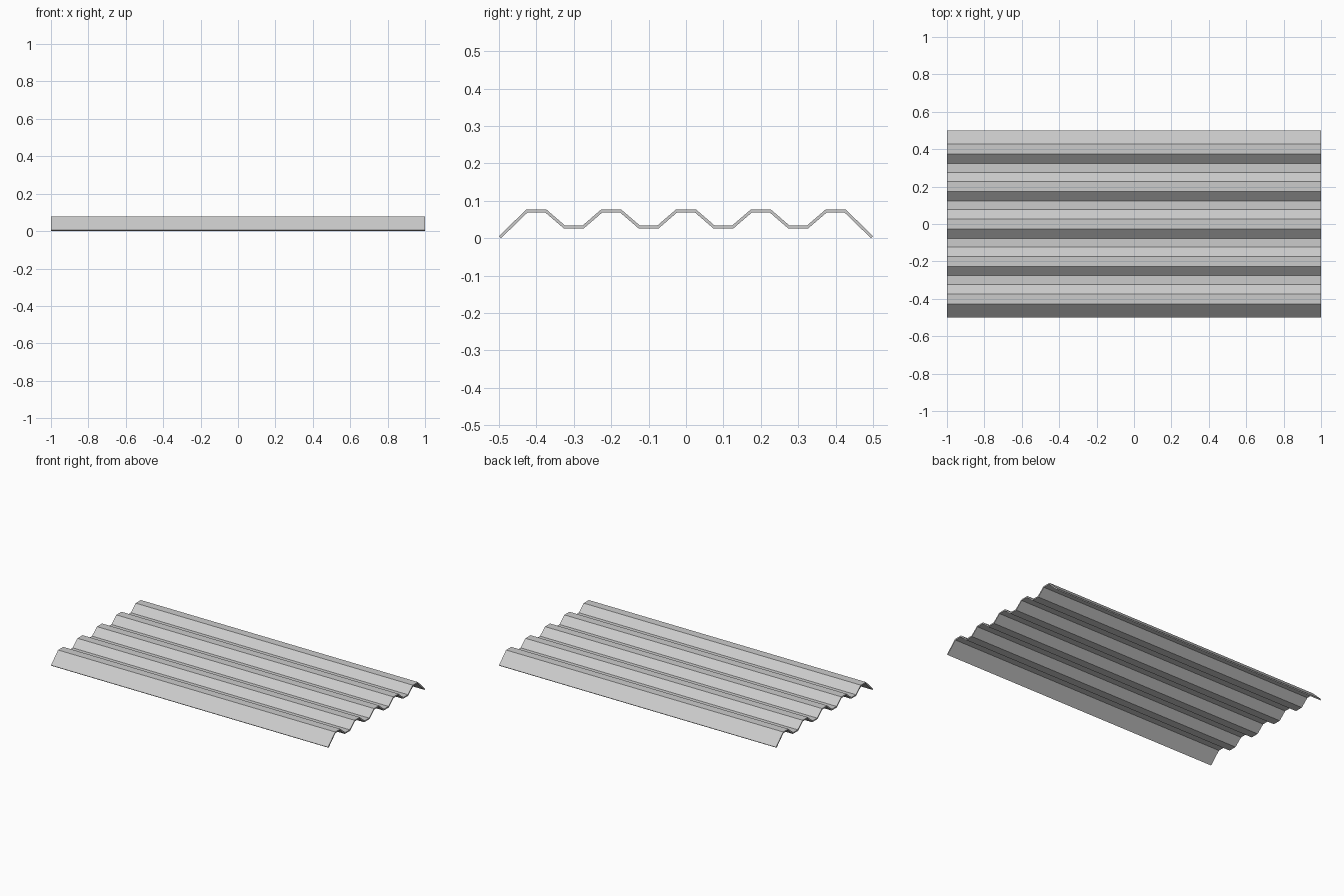
import bpy

if "Cube" in bpy.data.objects:
    bpy.data.objects.remove(bpy.data.objects["Cube"])

CREST, VALLEY, END = 0.073, 0.03, (0.4972, 0.0029)
THICK = 0.008

# Centre line of the trapezoid corrugation: five crests, four valleys
profile = [(-END[0], END[1])]
for i in range(9):
    y = -0.4 + 0.1 * i
    z = CREST if i % 2 == 0 else VALLEY
    profile += [(y - 0.025, z), (y + 0.025, z)]
profile.append(END)

# Extrude the line along x into a sheet
n = len(profile)
verts = [(x, y, z) for x in (-1, 1) for y, z in profile]
faces = [(i, n + i, n + i + 1, i + 1) for i in range(n - 1)]
faces = [f[::1] for f in faces]
mesh = bpy.data.meshes.new("corrugated_sheet")
mesh.from_pydata(verts, [], faces)
mesh.update()
sheet = bpy.data.objects.new("corrugated_sheet", mesh)
bpy.context.collection.objects.link(sheet)

# Even metal thickness, centred on the line
solid = sheet.modifiers.new("thickness", 'SOLIDIFY')
solid.thickness = THICK
solid.offset = 0
solid.use_even_offset = True
